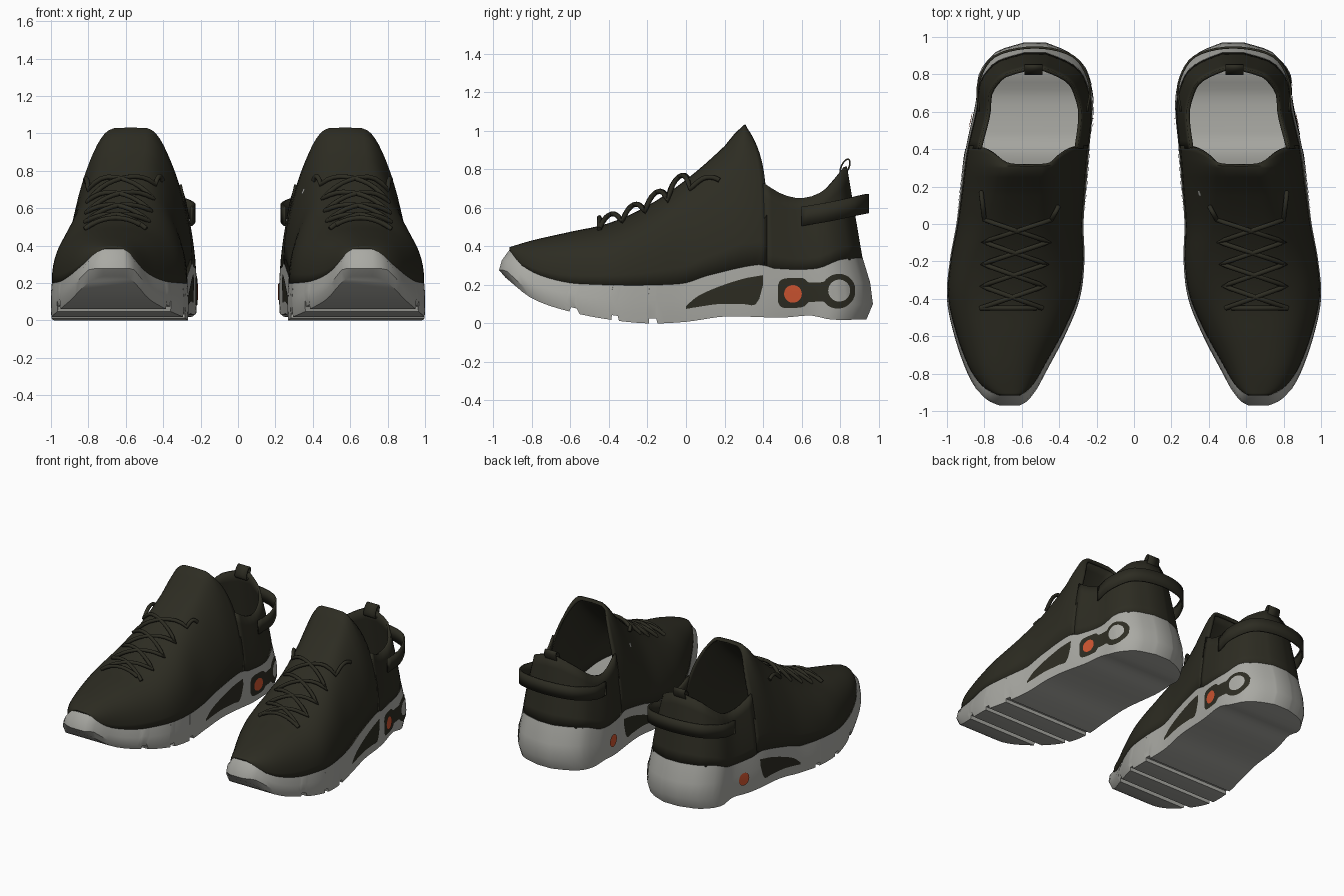
import bpy, bmesh, math
from mathutils import Vector, Matrix
from mathutils.bvhtree import BVHTree

if "Cube" in bpy.data.objects:
    bpy.data.objects.remove(bpy.data.objects["Cube"])


def material(name, rgb):
    m = bpy.data.materials.new(name)
    m.use_nodes = True
    m.diffuse_color = (*rgb, 1)
    bsdf = next(n for n in m.node_tree.nodes if n.type == "BSDF_PRINCIPLED")
    bsdf.inputs["Base Color"].default_value = (*rgb, 1)
    bsdf.inputs["Roughness"].default_value = 0.8
    return m


KNIT = material("dark olive knit", (0.026, 0.025, 0.016))
FOAM = material("warm grey foam", (0.40, 0.40, 0.37))
ORANGE = material("orange", (0.62, 0.09, 0.03))


def curve(*pts):
    """Smooth function through (u, value, ...) points."""
    def slope(i, k):
        a, b = pts[max(i - 1, 0)], pts[min(i + 1, len(pts) - 1)]
        return (b[k] - a[k]) / (b[0] - a[0])

    def f(u):
        u = min(max(u, pts[0][0]), pts[-1][0])
        i = max(j for j in range(len(pts) - 1) if pts[j][0] <= u)
        d = pts[i + 1][0] - pts[i][0]
        t = (u - pts[i][0]) / d
        out = []
        for k in range(1, len(pts[0])):
            p, q = pts[i][k], pts[i + 1][k]
            m, n = slope(i, k) * d, slope(i + 1, k) * d
            out.append(p + m * t + (3 * (q - p) - 2 * m - n) * t * t + (2 * (p - q) + m + n) * t ** 3)
        return out if len(out) > 1 else out[0]
    return f


def grid(rows, closed=False):
    n = len(rows[0])
    verts = [p for row in rows for p in row]
    faces = [(i * n + j, i * n + (j + 1) % n, (i + 1) * n + (j + 1) % n, (i + 1) * n + j)
             for i in range(len(rows) - 1) for j in range(n if closed else n - 1)]
    return verts, faces


def finish(ob, angle):
    bpy.ops.object.select_all(action="DESELECT")
    ob.select_set(True)
    bpy.context.view_layer.objects.active = ob
    bpy.ops.object.shade_smooth_by_angle(angle=math.radians(angle))


def make(name, pieces, mat, thick=0, angle=40):
    bm = bmesh.new()
    for verts, faces in pieces:
        vs = [bm.verts.new(v) for v in verts]
        for f in faces:
            bm.faces.new([vs[i] for i in f])
    bmesh.ops.recalc_face_normals(bm, faces=bm.faces)
    me = bpy.data.meshes.new(name)
    bm.to_mesh(me)
    bm.free()
    me.materials.append(mat)
    ob = bpy.data.objects.new(name, me)
    bpy.context.collection.objects.link(ob)
    finish(ob, angle)
    if thick:
        mod = ob.modifiers.new("thickness", "SOLIDIFY")
        mod.thickness, mod.offset = thick, -1
    return ob


def flip(ob):
    ob.data.transform(Matrix.Scale(-1, 4, (1, 0, 0)))
    ob.data.flip_normals()


def tree(ob):
    return BVHTree.FromPolygons([v.co for v in ob.data.vertices], [p.vertices for p in ob.data.polygons])


def lerp(a, b, t):
    return a + (b - a) * t


# Shape of the left shoe, all as functions of y
outline = curve((-.97, .61, .72), (-.95, .575, .77), (-.9, .53, .83), (-.8, .475, .89), (-.6, .37, .96),
                (-.4, .29, 1), (-.2, .265, .985), (0, .27, .95), (.2, .255, .925), (.4, .24, .9),
                (.66, .22, .845), (.8, .25, .83), (.88, .295, .78), (.93, .37, .72), (.97, .47, .59))
sole_bottom = curve((-.94, .24), (-.8, .13), (-.6, .06), (-.4, .02), (-.2, 0), (0, .008), (.2, .035),
                    (.5, .03), (.65, .04), (.75, .02), (.94, .02))
sole_top = curve((-.92, .385), (-.85, .3), (-.73, .24), (-.55, .205), (-.03, .205), (.12, .25),
                 (.38, .305), (.46, .285), (.68, .285), (.8, .33), (.92, .34))
ridge = curve((-.917, .395), (-.8, .43), (-.6, .475), (-.4, .52), (-.2, .61), (0, .745), (.2, .92),
              (.3, 1.03), (.42, 1.01))
collar = curve((.4, .73), (.5, .67), (.6, .65), (.7, .68), (.78, .75), (.84, .82))
TUCK = .945  # how far the sole's top edge draws in at toe and heel


def edge(y):
    m, l = outline(y / TUCK)
    return (m + l) / 2, (l - m) / 2 * .985


# Midsole: stacked outline rings with tread grooves, closed by strips
GROOVES = (-.6, -.38, -.18)
ends = (-.97, -.96, -.95, -.93, .92, .94, .955, .965, .97)
ys = sorted([*ends, *(i * .04 for i in range(-22, 23)),
             *(g + d for g in GROOVES for d in (-.027, -.019, .019, .027))])


def sole_ring(scale, inset, height):
    sides = [], []
    for y in ys:
        m, l = outline(y)
        c, y2 = (m + l) / 2, y * scale
        low = sole_bottom(y2) + .025 * any(abs(y - g) < .02 for g in GROOVES)
        for side, x in zip(sides, (m, l)):
            side.append((lerp(c, x, inset), y2, lerp(low, sole_top(y2), height)))
    return sides[0] + sides[1][::-1]


rings = [sole_ring(.965, .99, 0), sole_ring(1, 1, .25), sole_ring(.985, 1, .6), sole_ring(TUCK, .985, 1)]
verts, faces = grid(rings, True)
n = len(rings[0])
for base in (0, n * 3):
    faces += [(base + i, base + i + 1, base + n - 2 - i, base + n - 1 - i) for i in range(len(ys) - 1)]
midsole = make("left_midsole", [(verts, faces)], FOAM, angle=35)


# Upper front: arched sections from the toe to the tongue lip
def arch(y):
    c, a = edge(y)
    b = min(max((y + .4) / .7, 0), 1)
    b = b * b * (3 - 2 * b)
    base = sole_top(y) - .008
    pts = []
    for j in range(29):
        t = math.pi * j / 28
        s, co = max(math.sin(t), 0) ** .8, math.cos(t)
        w = math.copysign(abs(co) ** lerp(.8, .35, b), co) * (1 - .42 * b * s ** 1.7)
        back = -.1 * s ** 5 * max(0, (y - .3) / .12)
        pts.append((c + a * w, y + back, lerp(base, ridge(y), s)))
    return pts


front = grid([arch(y) for y in (-.917, -.905, -.88, -.85, *(i * .05 for i in range(-16, 8)), .39, .42)])

# Upper back: wall around the heel rising to the collar
walk = [.405, .45, .5, .55, .6, .65, .7, .75, .79, .82, .85, .875, .895, .908, .917]
path = [(y, 1) for y in walk] + [(y, -1) for y in reversed(walk)]
rows = []
for v in range(7):
    row = []
    for y, side in path:
        t = v / 6
        c, a = edge(y)
        top_y = .405 + (y - .405) * .84
        row.append((c + side * a * (1 - .18 * t ** 1.4), lerp(y, top_y, t),
                    lerp(sole_top(y) - .008, collar(top_y), t)))
    rows.append(row)
upper = make("left_upper", [front, grid(rows)], KNIT, .018, 50)
skin, foam = tree(upper), tree(midsole)
parts = [midsole, upper]

# Heel strap: ribbon standing off behind the heel
strap = curve((0, .835, .6, .555), (1, .838, .75, .58), (2, .75, .9, .612), (3, .53, .95, .622),
              (4, .32, .9, .612), (5, .232, .75, .58), (6, .245, .6, .555))
line = [strap(i / 5) for i in range(31)]
parts.append(make("left_heel_strap", [grid([[(x, y, z + d) for x, y, z in line] for d in (-.05, .05)])],
                  KNIT, .012))

# Pull tab: narrow loop at the top of the heel
loop = []
for i in range(16):
    t = i * math.tau / 16
    u, w = .05 * math.cos(t), .024 * math.sin(t)
    loop.append((.825 + .4 * u + .9 * w, .81 + .9 * u - .4 * w))
parts.append(make("left_pull_tab", [grid([[(x, y, z) for y, z in loop] for x in (.49, .585)], True)],
                  KNIT, .008))


# Laces: two crossing zigzags laid over the vamp
def lace(name, stops):
    pts = []
    for (x0, y0), (x1, y1) in zip(stops, stops[1:]):
        for k in range(10):
            t = k / 10
            x, y = lerp(x0, x1, t), lerp(y0, y1, t)
            hit = skin.ray_cast(Vector((x, y, 2)), Vector((0, 0, -1)))[0]
            pts.append((x, y, hit.z + .008 + .035 * math.sin(math.pi * t)))
    cu = bpy.data.curves.new(name, "CURVE")
    cu.dimensions, cu.bevel_depth, cu.bevel_resolution, cu.use_fill_caps = "3D", .013, 2, True
    sp = cu.splines.new("POLY")
    sp.points.add(len(pts) - 1)
    for p, co in zip(sp.points, pts):
        p.co = (*co, 1)
    cu.materials.append(KNIT)
    ob = bpy.data.objects.new(name, cu)
    bpy.context.collection.objects.link(ob)
    finish_curve = bpy.context.evaluated_depsgraph_get()
    me = bpy.data.meshes.new_from_object(ob.evaluated_get(finish_curve))
    bpy.data.objects.remove(ob)
    tube = bpy.data.objects.new(name, me)
    bpy.context.collection.objects.link(tube)
    finish(tube, 60)
    return tube


eyelets = [(-.45 + .118 * i, .82 - .005 * i, .49 - .012 * i) for i in range(5)]
for first, end, label in ((1, (.4, .1), "a"), (2, (.82, .19), "b")):
    stops = [(e[1 + (i + first) % 2], e[0]) for i, e in enumerate(eyelets)]
    parts.append(lace("left_lace_" + label, stops + [end]))
parts.append(lace("left_lace_bar", [(.82, -.45), (.49, -.45)]))

# Right shoe: mirrored copy of every part
for ob in parts:
    twin = ob.copy()
    twin.data = ob.data.copy()
    twin.name = ob.name.replace("left", "right")
    bpy.context.collection.objects.link(twin)
    flip(twin)


# Painted panels: thin sheets given as columns (y, low z, high z), laid on a side wall
def plate(name, cols, mat, lift, lateral, right=False, target=foam):
    start, way = (2, -1) if lateral else (0, 1)
    rows = []
    for y, lo, hi in cols:
        row = []
        for k in range(5):
            z = lerp(lo, hi, k / 4)
            x = target.ray_cast(Vector((start, y, z)), Vector((way, 0, 0)))[0].x
            row.append((x - way * lift, y, z))
        rows.append(row)
    ob = make(name, [grid(rows)], mat)
    if right:
        flip(ob)


def disc(y, z, r):
    cols = [(y - r * math.cos(t), r * math.sin(t)) for t in (math.pi * (i + .15) / 16.3 for i in range(17))]
    return [(u, z - h, z + h) for u, h in cols]


def window(y):
    pad = .078 * max(0, 1 - abs((y - .555) / .08) ** 4) ** .25
    eye = max(0, .09 ** 2 - (y - .79) ** 2) ** .5
    h = max(pad, eye, .05 if .55 < y < .79 else .008)
    z = lerp(.155, .17, (y - .48) / .4)
    return y, z - h, z + h


fin = curve((0, .075, .09), (.06, .085, .14), (.17, .1, .19), (.3, .1, .232), (.37, .105, .245), (.4, .2, .25))
for foot in ("left", "right"):
    right = foot == "right"
    for lateral in (True, False):
        tag = foot + ("_outer_" if lateral else "_inner_")
        plate(tag + "fin", [(y, *fin(y)) for y in (i * .02 for i in range(21))], KNIT, .004, lateral, right)
        plate(tag + "dot", disc(.555, .153, .046), ORANGE, .008, lateral, right)
        if lateral != right:
            plate(tag + "window", [window(.477 + i * .01) for i in range(41)], KNIT, .004, lateral, right)
            plate(tag + "ring_centre", disc(.795, .17, .057), FOAM, .008, lateral, right)
plate("left_side_label", [(y, .675, .705) for y in (.15, .18)], FOAM, .006, False, target=skin)
